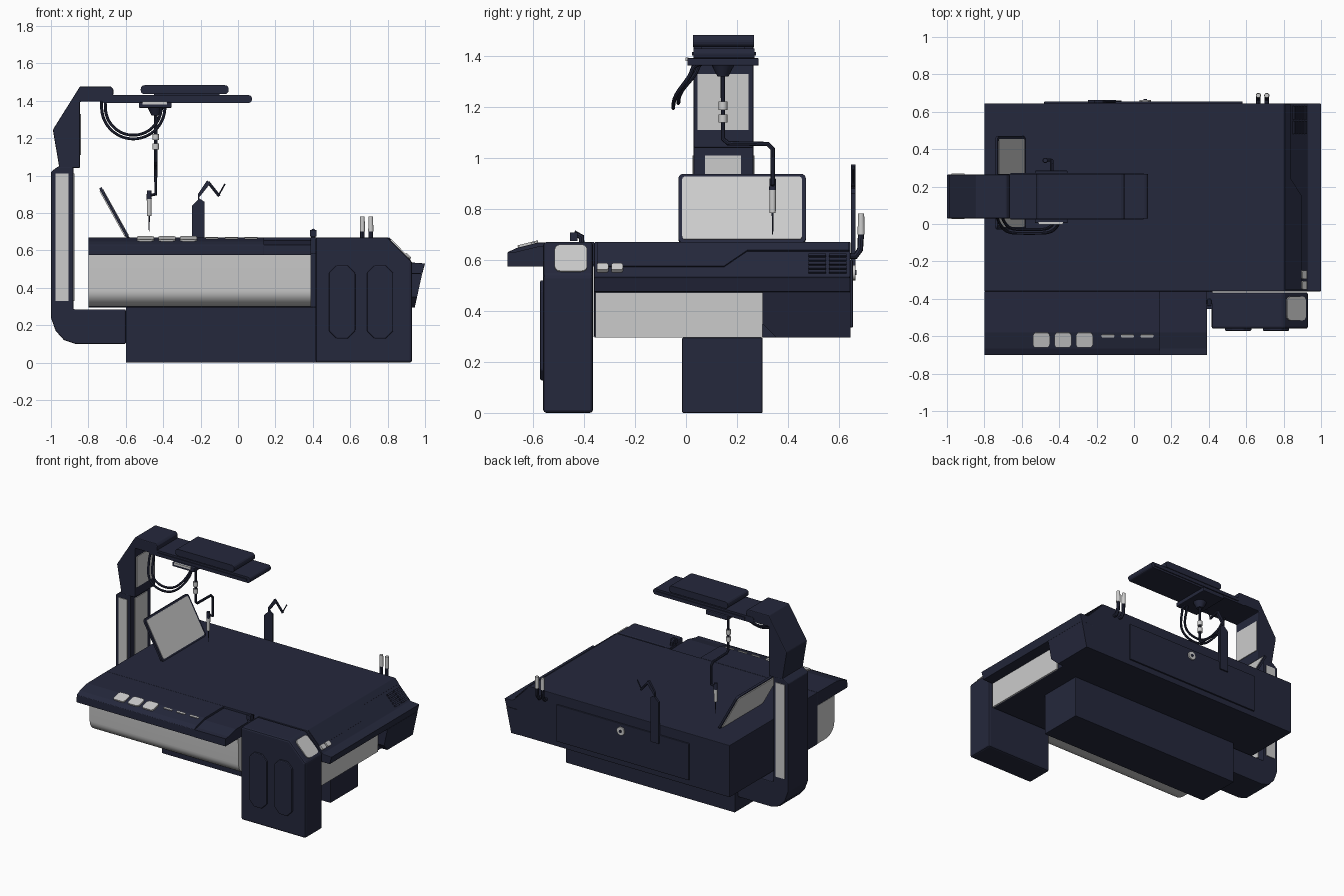
import bpy, bmesh, math
from mathutils import Vector, Matrix

if "Cube" in bpy.data.objects:
    bpy.data.objects.remove(bpy.data.objects["Cube"])

navy = bpy.data.materials.new("navy")
navy.diffuse_color = (0.018, 0.021, 0.045, 1)
navy.use_nodes = True
navy.node_tree.nodes["Principled BSDF"].inputs["Base Color"].default_value = navy.diffuse_color
X, Y, Z = Vector((1, 0, 0)), Vector((0, 1, 0)), Vector((0, 0, 1))


def finish(ob, dark, bevel=0.0, smooth=False):
    if dark:
        ob.data.materials.append(navy)
    if bevel:
        m = ob.modifiers.new("bevel", 'BEVEL')
        m.width, m.segments, m.limit_method = bevel, 2, 'ANGLE'
    if smooth:
        bpy.context.view_layer.objects.active = ob
        bpy.ops.object.select_all(action='DESELECT')
        ob.select_set(True)
        bpy.ops.object.shade_smooth_by_angle(angle=math.radians(35))
    return ob


def prism(name, pts, depth, origin, u, v, dark=True, bevel=0.0, smooth=False):
    """Extrude outline pts (in the u,v plane) along u x v."""
    u, v, o = Vector(u).normalized(), Vector(v).normalized(), Vector(origin)
    w = u.cross(v)
    bm = bmesh.new()
    f = bm.faces.new([bm.verts.new(o + u * a + v * b) for a, b in pts])
    ext = bmesh.ops.extrude_face_region(bm, geom=[f])
    bmesh.ops.translate(bm, vec=w * depth,
                        verts=[g for g in ext['geom'] if isinstance(g, bmesh.types.BMVert)])
    bmesh.ops.recalc_face_normals(bm, faces=bm.faces)
    me = bpy.data.meshes.new(name)
    bm.to_mesh(me)
    bm.free()
    ob = bpy.data.objects.new(name, me)
    bpy.context.collection.objects.link(ob)
    return finish(ob, dark, bevel, smooth)


def xz(name, pts, y0, y1, **k):
    return prism(name, pts, y1 - y0, (0, y1, 0), X, Z, **k)


def yz(name, pts, x0, x1, **k):
    return prism(name, pts, x1 - x0, (x0, 0, 0), Y, Z, **k)


def rect(a0, a1, b0, b1, r=0.0, n=3):
    if not r:
        return [(a0, b0), (a1, b0), (a1, b1), (a0, b1)]
    out = []
    for i, (a, b) in enumerate([(a1 - r, b1 - r), (a0 + r, b1 - r), (a0 + r, b0 + r), (a1 - r, b0 + r)]):
        for j in range(n + 1):
            t = math.pi / 2 * (i + j / n)
            out.append((a + r * math.cos(t), b + r * math.sin(t)))
    return out


def tube(name, pts, r, dark=True, curved=False):
    cu = bpy.data.curves.new(name, 'CURVE')
    cu.dimensions, cu.bevel_depth, cu.bevel_resolution, cu.use_fill_caps = '3D', r, 2, True
    s = cu.splines.new('NURBS' if curved else 'POLY')
    s.points.add(len(pts) - 1)
    for p, c in zip(s.points, pts):
        p.co = (*c, 1)
    if curved:
        s.use_endpoint_u, s.order_u, s.resolution_u = True, 3, 6
    ob = bpy.data.objects.new(name, cu)
    bpy.context.collection.objects.link(ob)
    bpy.ops.object.select_all(action='DESELECT')
    bpy.context.view_layer.objects.active = ob
    ob.select_set(True)
    bpy.ops.object.convert(target='MESH')
    return finish(bpy.context.view_layer.objects.active, dark, smooth=True)


def cyl(name, p, q, r1, r2, dark=True, n=16):
    p, q = Vector(p), Vector(q)
    bm = bmesh.new()
    bmesh.ops.create_cone(bm, cap_ends=True, segments=n, radius1=r1, radius2=r2, depth=(q - p).length,
                          matrix=Matrix.Translation((p + q) / 2) @ (q - p).to_track_quat('Z', 'Y').to_matrix().to_4x4())
    me = bpy.data.meshes.new(name)
    bm.to_mesh(me)
    bm.free()
    ob = bpy.data.objects.new(name, me)
    bpy.context.collection.objects.link(ob)
    return finish(ob, dark, smooth=True)


# Main table body with sloped right side and side ledge
xz("table_body", [(-.8, .295), (.9, .295), (.9, .475), (.985, .475), (1, .53), (.93, .535), (.8, .67), (-.8, .67)],
   -.36, .645, bevel=.004)
yz("right_side_panel", rect(-.355, .30, .295, .472), .9, .91, dark=False)
block = yz("rear_side_block", [(.30, .475), (.30, .35), (.355, .295), (.645, .295), (.645, .475)], .88, 1)
for vert in block.data.vertices:
    if vert.co.x > .95:
        vert.co.x = .945 + (vert.co.z - .295) * .22
prism("base_plinth", rect(-.6, .75, -.015, .30), .295, (0, 0, 0), X, Y, bevel=.004)

# Trim, vents and buttons on the right slope
slope = Vector((.13, 0, -.135))
so = (.8, 0, .67)
prism("slope_plate", [(-.35, .005), (.64, .005), (.64, .05), (.24, .05), (.15, .135), (-.35, .135)],
      -.006, so, Y, slope)
for i, y in enumerate((.48, .56)):
    for j in range(5):
        prism(f"vent_slat_{i}_{j}", rect(y, y + .07, .07 + j * .022, .082 + j * .022), -.008, so, Y, slope)
for i, y in enumerate((-.35, -.293)):
    prism(f"side_button_{i}", rect(y, y + .045, .13, .165, .008), -.016, so, Y, slope, dark=False)

# Front shelf, lowered bay and curved front panel
shelf = [(-.36, .575), (-.70, .575), (-.70, .63), (-.665, .647), (-.58, .668), (-.36, .67)]
yz("front_shelf", shelf, -.8, .14, bevel=.003)
yz("front_shelf_bay", [(y, z if z < .64 else z - .015) for y, z in shelf], .14, .39)
curve = [(-.45 - .1 * math.sin(t), .385 - .085 * math.cos(t)) for t in [math.pi / 2 * i / 8 for i in range(9)]]
yz("front_panel", [(-.36, .3)] + curve + [(-.555, .575), (-.36, .575)], -.8, .39, dark=False, smooth=True)
top = Vector((0, .085, .021))
for i in range(3):
    x = -.54 + i * .115
    prism(f"key_{i}", rect(x, x + .09, .006, .088, .018), .009, (0, -.665, .647), X, top, dark=False)
    x = -.175 + i * .105
    prism(f"slot_light_{i}", rect(x, x + .07, .062, .076, .006), .006, (0, -.665, .647), X, top, dark=False)

# Right front pedestal with octagonal panels and screen
xz("pedestal", [(.415, 0), (.93, 0), (.93, .54), (.8, .67), (.415, .67)], -.56, -.365, bevel=.012)
for i, x in enumerate((.487, .69)):
    xz(f"pedestal_panel_{i}", rect(x, x + .14, .128, .52, .04, 1), -.572, -.55, bevel=.006)
prism("pedestal_screen", rect(-.515, -.388, .02, .165, .025), -.008, so, Y, slope, dark=False)
tube("corner_lever", [(.402, -.41, .64), (.402, -.41, .69), (.402, -.44, .705)], .012)
xz("lever_knob", rect(.385, .42, .675, .708), -.455, -.425)
xz("pedestal_hinge", rect(.385, .42, .58, .67), -.44, -.36)

# Left column, neck and overhead arm
xz("column", [(-.6, .10), (-.87, .10), (-.93, .12), (-.975, .17), (-1, .24), (-1, 1.02), (-.96, 1.05),
              (-.88, 1.05), (-.88, .285), (-.6, .285)], .03, .265, bevel=.006)
xz("neck", [(-.845, 1.04), (-.955, 1.04), (-.99, 1.245), (-.845, 1.476), (-.68, 1.476), (-.665, 1.46),
            (-.67, 1.395), (-.845, 1.395)], .03, .265, bevel=.006)
for n, y0 in (("front", .026), ("back", .261)):
    xz(f"column_panel_{n}", rect(-.975, -.905, .33, 1.01), y0, y0 + .008, dark=False)
yz("column_panel_inner", rect(.075, .215, .33, 1.01), -.884, -.875, dark=False)
yz("neck_panel", rect(.045, .245, 1.11, 1.33), -.85, -.84, dark=False)
xz("overhead_rail", rect(-.73, .075, 1.388, 1.43, .018), .03, .268)
xz("rail_cover", rect(-.52, -.05, 1.435, 1.483, .02), .028, .266)
xz("rail_cover_spacer", rect(-.45, -.1, 1.42, 1.44), .06, .23)
for i, y in enumerate((.024, .268)):
    xz(f"rail_strip_{i}", rect(-.66, .05, 1.402, 1.416), y, y + .006)

# Tool carriage, hoses and jointed tool arm
xz("carriage", rect(-.53, -.355, 1.362, 1.392), .005, .285, bevel=.005)
xz("carriage_insert", rect(-.51, -.38, 1.38, 1.395), -.002, .01, dark=False)
cyl("arm_socket", (-.44, .145, 1.32), (-.44, .145, 1.365), .022, .045)
tube("arm_rod", [(-.44, .145, 1.34), (-.44, .145, 1.075), (-.44, .165, 1.058), (-.44, .32, 1.055),
                 (-.44, .34, 1.035), (-.44, .34, .9), (-.475, .34, .895)], .009)
for i, z in enumerate((1.155, 1.205)):
    cyl(f"arm_joint_{i}", (-.44, .145, z - .016), (-.44, .145, z + .016), .017, .017, dark=False)
cyl("tool_collar", (-.475, .34, .875), (-.475, .34, .92), .014, .012)
cyl("tool_grip", (-.475, .34, .785), (-.475, .34, .88), .012, .013, dark=False)
cyl("tool_needle", (-.475, .34, .70), (-.475, .34, .79), .002, .004)
for i, (r, y) in enumerate(((.17, -.05), (.15, -.03))):
    arc = [(-.56 - r * math.cos(t), y + .08 * max(0, math.cos(t) ** 6), 1.365 - r * math.sin(t))
           for t in [math.pi * k / 14 for k in range(15)]]
    tube(f"hose_{i}", [(arc[0][0], .06, 1.42)] + arc + [(arc[-1][0], .06, 1.37)], .008, curved=True)

# Tilted display
tilt = (-.15, 0, .27)
prism("display_frame", rect(-.03, .47, 0, .309, .02), -.014, (-.58, 0, .668), Y, tilt)
for n, d, o in (("face", .003, -.58), ("back", -.018, -.582)):
    prism(f"display_{n}", rect(-.015, .455, .014, .295, .012), d, (o, 0, .668), Y, tilt, dark=False)

# Rear access panel with round lock
xz("rear_panel", rect(-.48, .58, .335, .60), .64, .655, bevel=.004)
cyl("rear_lock", (.06, .65, .55), (.06, .664, .55), .03, .03, dark=False)
cyl("rear_lock_centre", (.06, .66, .55), (.06, .668, .55), .01, .01)

# Rear jointed probe stand
xz("probe_stand", [(-.245, .54), (-.18, .54), (-.18, .86), (-.21, .88), (-.15, .955), (-.165, .975),
                   (-.215, .9), (-.215, .87), (-.245, .84)], .648, .664)
tube("probe_link", [(-.16, .656, .965), (-.10, .656, .89)], .008)
tube("probe_tip", [(-.105, .656, .892), (-.07, .656, .955)], .004)

# Rear hooked posts
for i, x in enumerate((.665, .71)):
    tube(f"hook_pipe_{i}", [(x, .64, .615), (x, .665, .615), (x, .683, .64), (x, .687, .71)], .012)
    cyl(f"hook_tip_{i}", (x, .687, .70), (x, .687, .782), .014, .012, dark=False)
